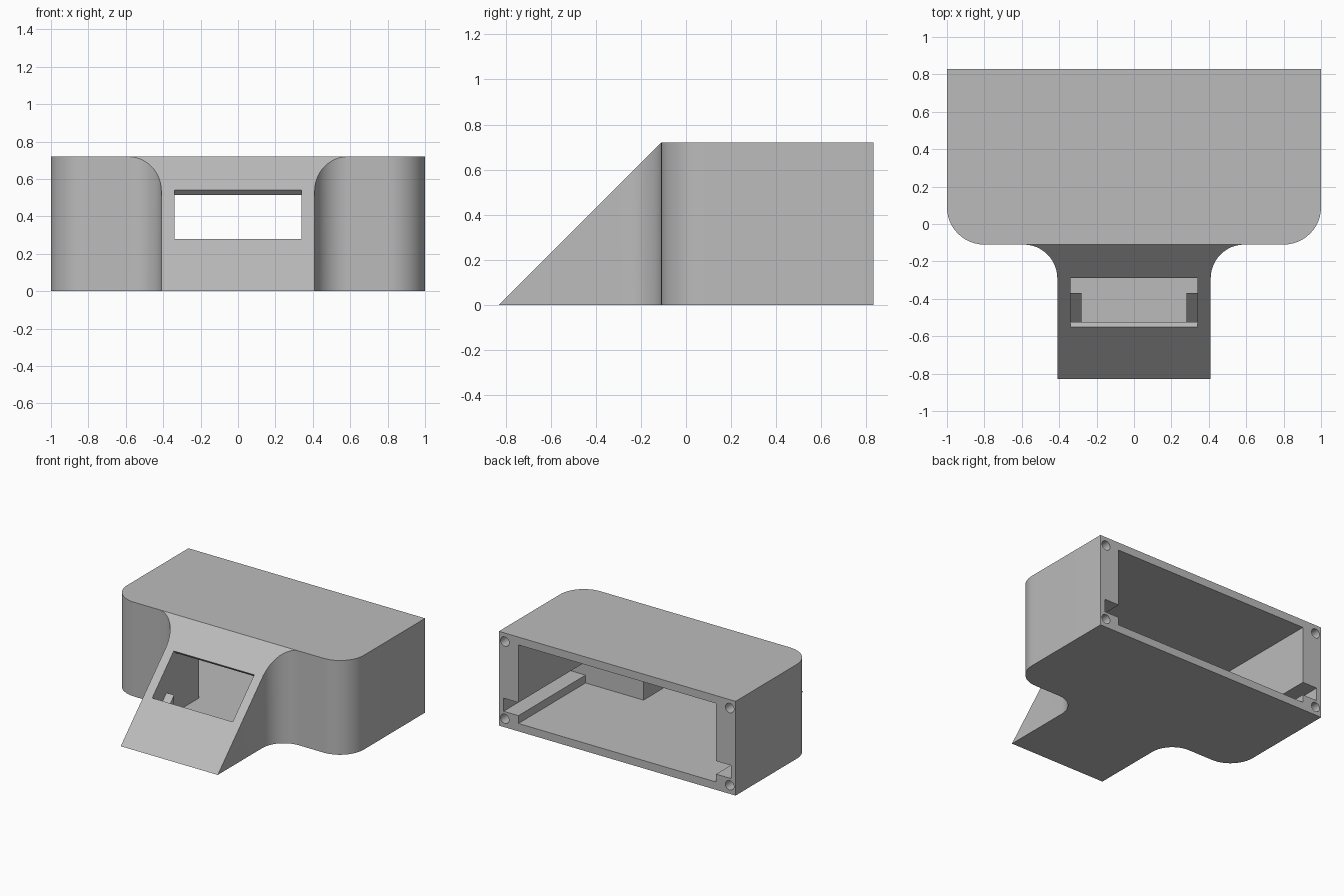
import bpy, bmesh, math
from mathutils import Vector

if "Cube" in bpy.data.objects:
    bpy.data.objects.remove(bpy.data.objects["Cube"], do_unlink=True)

grey = bpy.data.materials.new("plain grey")
grey.use_nodes = True
GREY = (0.5, 0.5, 0.5, 1)
grey.diffuse_color = GREY
grey.node_tree.nodes["Principled BSDF"].inputs["Base Color"].default_value = GREY

HEIGHT, BACK, FRONT, STEP = 0.72, 0.83, -0.83, -0.11
FLOOR, CEILING = 0.06, 0.66
NECK = 0.41


def prism(name, points, start, end, axis):
    """Extrude a closed outline: xy points along z, or yz points along x."""
    place = (lambda a, b, t: (a, b, t)) if axis == "z" else (lambda a, b, t: (t, a, b))
    bm = bmesh.new()
    face = bm.faces.new([bm.verts.new(place(a, b, start)) for a, b in points])
    moved = bmesh.ops.extrude_face_region(bm, geom=[face])["geom"]
    bmesh.ops.translate(bm, verts=[g for g in moved if isinstance(g, bmesh.types.BMVert)],
                        vec=Vector(place(0, 0, end - start)))
    bmesh.ops.recalc_face_normals(bm, faces=bm.faces)
    return finish(name, bm)


def finish(name, bm):
    mesh = bpy.data.meshes.new(name)
    bm.to_mesh(mesh)
    bm.free()
    mesh.materials.append(grey)
    obj = bpy.data.objects.new(name, mesh)
    bpy.context.collection.objects.link(obj)
    return obj


def box(name, x0, x1, y0, y1, z0, z1):
    return prism(name, [(x0, y0), (x1, y0), (x1, y1), (x0, y1)], z0, z1, "z")


def arc(cx, cy, radius, start, end, steps=12):
    angles = [math.radians(start + (end - start) * i / steps) for i in range(steps + 1)]
    return [(cx + radius * math.cos(a), cy + radius * math.sin(a)) for a in angles]


def cut(target, cutter):
    bpy.context.view_layer.objects.active = target
    mod = target.modifiers.new("cut", "BOOLEAN")
    mod.operation, mod.solver, mod.object = "DIFFERENCE", "EXACT", cutter
    bpy.ops.object.modifier_apply(modifier=mod.name)
    bpy.data.objects.remove(cutter, do_unlink=True)


# Housing: wide body with rounded front corners flaring into a narrow neck
half = [(1, BACK)] + arc(0.8, STEP + 0.2, 0.2, 0, -90)
half += arc(NECK + 0.18, STEP - 0.18, 0.18, 90, 180) + [(NECK, FRONT)]
outline = half + [(-x, y) for x, y in reversed(half)]
housing = prism("housing", outline, 0, HEIGHT, "z")

# Sloped front panel
bm = bmesh.new()
bm.from_mesh(housing.data)
res = bmesh.ops.bisect_plane(bm, geom=bm.verts[:] + bm.edges[:] + bm.faces[:], dist=1e-5,
                             plane_co=(0, FRONT, 0), plane_no=(0, -1, 1), clear_outer=True)
bmesh.ops.holes_fill(bm, edges=[e for e in bm.edges if e.is_boundary], sides=0)
bmesh.ops.remove_doubles(bm, verts=bm.verts, dist=1e-4)
bmesh.ops.recalc_face_normals(bm, faces=bm.faces)
bm.to_mesh(housing.data)
bm.free()

# Main cavity, open at the back
cut(housing, box("cavity", -0.835, 0.835, 0.02, 1, FLOOR, CEILING))

# Hollow neck behind the sloped panel
skin = 0.05
cut(housing, prism("neck_hollow", [(0.1, FLOOR), (FRONT + skin + FLOOR, FLOOR),
                                   (FRONT + skin + CEILING, CEILING), (0.1, CEILING)],
                   -0.345, 0.345, "x"))

# Display window, cut square to the slope
cut(housing, prism("window", [(-0.6, 0.33), (-0.51, 0.24), (-0.25, 0.5), (-0.34, 0.59)],
                   -0.34, 0.34, "x"))

for side in (-1, 1):
    # Board slots in the side walls
    x0, x1 = sorted((side * 0.8, side * 0.96))
    cut(housing, box("slot", x0, x1, 0.02, 1, 0.12, 0.22))
    # Blind screw holes in the back rim
    for z in (0.065, HEIGHT - 0.065):
        bpy.ops.mesh.primitive_cylinder_add(vertices=24, radius=0.036, depth=0.4,
                                            location=(side * 0.95, BACK, z),
                                            rotation=(math.pi / 2, 0, 0))
        cut(housing, bpy.context.object)

# Sloped support wedges beside the window
for side, label in ((-1, "right"), (1, "left")):
    x0, x1 = sorted((side * 0.28, side * 0.35))
    prism("support_wedge_" + label, [(-0.56, FLOOR - 0.01), (-0.37, FLOOR - 0.01),
                                     (-0.37, 0.25), (-0.56, FLOOR)], x0, x1, "x")

# Smooth curved walls, crisp edges
bpy.ops.object.select_all(action="DESELECT")
housing.select_set(True)
bpy.context.view_layer.objects.active = housing
bpy.ops.object.shade_smooth_by_angle(angle=math.radians(30))
